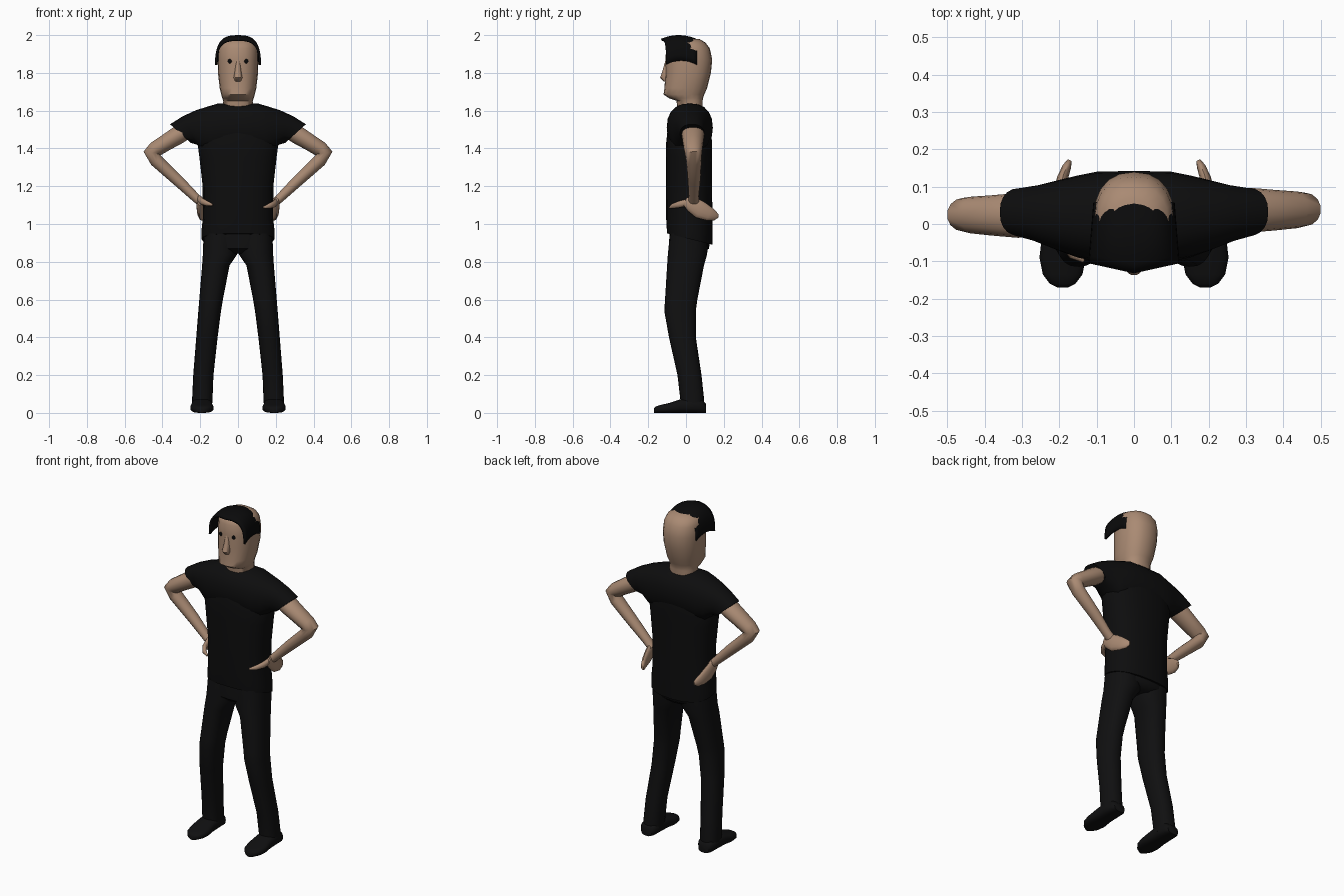
import bpy, bmesh, math
from mathutils import Vector

if "Cube" in bpy.data.objects:
    bpy.data.objects.remove(bpy.data.objects["Cube"])


def material(name, r, g, b):
    m = bpy.data.materials.new(name)
    m.use_nodes = True
    m.diffuse_color = (r, g, b, 1)
    bsdf = m.node_tree.nodes["Principled BSDF"]
    bsdf.inputs["Base Color"].default_value = (r, g, b, 1)
    bsdf.inputs["Roughness"].default_value = 0.8
    return m


SKIN = material("skin", 0.40, 0.255, 0.172)
SHIRT = material("shirt black", 0.004, 0.004, 0.0042)
PANTS = material("trouser black", 0.005, 0.005, 0.0053)
DARK = material("hair and eye black", 0.003, 0.003, 0.0032)


def spow(v, n):
    return math.copysign(abs(v) ** (2 / n), v)


def finish(name, bm, mat, angle=50):
    bmesh.ops.recalc_face_normals(bm, faces=bm.faces)
    me = bpy.data.meshes.new(name)
    bm.to_mesh(me)
    bm.free()
    me.materials.append(mat)
    me.shade_smooth()
    me.set_sharp_from_angle(angle=math.radians(angle))
    ob = bpy.data.objects.new(name, me)
    bpy.context.collection.objects.link(ob)
    return ob


def loft(name, rings, mat):
    """Skin a list of point rings and cap both ends."""
    bm = bmesh.new()
    loops = [[bm.verts.new(p) for p in ring] for ring in rings]
    n = len(loops[0])
    for a, b in zip(loops, loops[1:]):
        for i in range(n):
            j = (i + 1) % n
            bm.faces.new((a[i], a[j], b[j], b[i]))
    bm.faces.new(loops[0])
    bm.faces.new(loops[-1])
    return finish(name, bm, mat)


def ring(center, u, v, n=2, segs=20):
    c, u, v = Vector(center), Vector(u), Vector(v)
    angles = [2 * math.pi * i / segs for i in range(segs)]
    return [c + u * spow(math.cos(a), n) + v * spow(math.sin(a), n) for a in angles]


def column(name, rows, mat, n=2.3):
    """Upright loft; rows are z, x low, x high, y front, y back, slope."""
    rings = []
    for z, x0, x1, y0, y1, *slope in rows:
        k = slope[0] if slope else 0
        r = (y1 - y0) / 2
        rings.append(ring(((x0 + x1) / 2, (y0 + y1) / 2, z), ((x1 - x0) / 2, 0, 0), (0, r, r * k), n))
    return loft(name, rings, mat)


def tube(name, path, mat, wide, n=2, segs=14):
    """Loft along a path; rows are centre, radius near `wide`, other radius."""
    pts = [Vector(p[0]) for p in path]
    rings = []
    for i, (_, a, b) in enumerate(path):
        before = (pts[i] - pts[max(i - 1, 0)]).normalized()
        after = (pts[min(i + 1, len(pts) - 1)] - pts[i]).normalized()
        t = (before + after).normalized()
        u = Vector(wide)
        u = (u - t * u.dot(t)).normalized()
        rings.append(ring(pts[i], u * a, t.cross(u) * b, n, segs))
    return loft(name, rings, mat)


# Shirt body with a hem that dips at the back
column("shirt_body", [(z, -w, w, f, b, k) for z, w, f, b, k in (
    (0.92, 0.193, -0.1, 0.14, -0.25), (0.96, 0.194, -0.102, 0.14, -0.15),
    (1.03, 0.186, -0.105, 0.14, 0), (1.2, 0.187, -0.107, 0.138, 0),
    (1.35, 0.204, -0.107, 0.138, 0), (1.42, 0.213, -0.106, 0.138, 0),
    (1.52, 0.19, -0.095, 0.132, 0), (1.59, 0.12, -0.07, 0.11, 0))], SHIRT, 2.4)

# Shoulders and both sleeves as one sideways loft: x, low z, high z, y, depth
half = [(0, 1.38, 1.64, 0.02, 0.122), (0.1, 1.38, 1.638, 0.02, 0.12),
        (0.15, 1.37, 1.621, 0.02, 0.11), (0.2, 1.375, 1.602, 0.023, 0.095),
        (0.255, 1.42, 1.57, 0.028, 0.076), (0.305, 1.43, 1.528, 0.032, 0.064)]
full = [(-x, *r) for x, *r in reversed(half[1:])] + half
loft("shirt_shoulders", [
    ring((x, y, (lo + hi) / 2), (0, d, 0), (0.35 * x * abs(x) / 0.6, 0, (hi - lo) / 2), 2.3)
    for x, lo, hi, y, d in full], SHIRT)

# Trousers
column("trouser_seat", [(z, -w, w, f, b) for z, w, f, b in (
    (0.98, 0.178, -0.085, 0.12), (0.9, 0.184, -0.09, 0.125),
    (0.87, 0.175, -0.09, 0.122), (0.845, 0.1, -0.06, 0.09))], PANTS)
LEG = [(0.95, 0.0, 0.182, -0.085, 0.118), (0.84, 0.004, 0.186, -0.096, 0.112),
       (0.78, 0.045, 0.19, -0.1, 0.095), (0.6, 0.08, 0.205, -0.111, 0.06),
       (0.54, 0.09, 0.21, -0.115, 0.052), (0.4, 0.108, 0.221, -0.09, 0.052),
       (0.2, 0.13, 0.237, -0.045, 0.082), (0.07, 0.135, 0.243, -0.03, 0.096),
       (0.03, 0.138, 0.244, -0.03, 0.096)]
# Shoe rows: y, half width, height
SHOE = [(0.105, 0.035, 0.05), (0.085, 0.05, 0.07), (0.03, 0.054, 0.08), (-0.03, 0.055, 0.072),
        (-0.09, 0.062, 0.052), (-0.135, 0.053, 0.042), (-0.16, 0.034, 0.034), (-0.17, 0.014, 0.024)]

for s, side in ((1, "left"), (-1, "right")):
    column(side + "_leg", [(z, *sorted((s * a, s * b)), f, k) for z, a, b, f, k in LEG], PANTS)
    loft(side + "_shoe", [ring((s * 0.191, y, h / 2), (w, 0, 0), (0, 0, h / 2), 2.8)
                          for y, w, h in SHOE], PANTS)

    # Bent arm with the hand on the hip
    dy = 0.007 * s
    arm = [((0.27, 0.03, 1.495), 0.056, 0.043), ((0.31, 0.03, 1.475), 0.06, 0.05),
           ((0.38, 0.03, 1.432), 0.054, 0.045), ((0.437, 0.031, 1.396), 0.049, 0.043),
           ((0.457, 0.032, 1.377), 0.045, 0.044), ((0.432, 0.034, 1.335), 0.041, 0.036),
           ((0.32, 0.036, 1.232), 0.034, 0.031), ((0.235, 0.034, 1.15), 0.027, 0.025),
           ((0.195, 0.034, 1.112), 0.03, 0.022)]
    tube(side + "_arm", [((s * x, y + dy, z), a, b) for (x, y, z), a, b in arm], SKIN, (0, 1, 0))
    hand = [((0.203, -0.005, 1.12), 0.022, 0.012), ((0.204, 0.03, 1.105), 0.042, 0.017),
            ((0.2, 0.075, 1.075), 0.047, 0.017), ((0.192, 0.12, 1.055), 0.038, 0.015),
            ((0.18, 0.153, 1.044), 0.026, 0.012), ((0.172, 0.17, 1.042), 0.01, 0.006)]
    tube(side + "_hand", [((s * x, y, z), a, b) for (x, y, z), a, b in hand], SKIN, (0, 0, 1))
    thumb = [((0.204, 0.02, 1.125), 0.02, 0.014), ((0.19, -0.04, 1.112), 0.018, 0.013),
             ((0.165, -0.076, 1.102), 0.014, 0.011), ((0.135, -0.092, 1.094), 0.006, 0.005)]
    tube(side + "_thumb", [((s * x, y + dy, z - dy), a, b) for (x, y, z), a, b in thumb],
         SKIN, (0, 0, 1), segs=10)

    # Eye
    bm = bmesh.new()
    bmesh.ops.create_uvsphere(bm, u_segments=12, v_segments=8, radius=0.012)
    bmesh.ops.scale(bm, vec=(1, 0.4, 1), verts=bm.verts)
    bmesh.ops.translate(bm, vec=(s * 0.043, -0.102, 1.862), verts=bm.verts)
    finish(side + "_eye", bm, DARK)

# Head, neck and nose
column("head", [(z, -w, w, f, b) for z, w, f, b in (
    (1.6, 0.08, -0.045, 0.088), (1.652, 0.078, -0.05, 0.088), (1.666, 0.083, -0.09, 0.09),
    (1.686, 0.089, -0.119, 0.097), (1.72, 0.097, -0.114, 0.112), (1.8, 0.106, -0.109, 0.132),
    (1.87, 0.108, -0.109, 0.139), (1.93, 0.105, -0.105, 0.126), (1.96, 0.092, -0.09, 0.103),
    (1.98, 0.055, -0.05, 0.07))], SKIN)
column("nose", [(z, -w, w, f, -0.08) for z, w, f in (
    (1.875, 0.01, -0.106), (1.81, 0.017, -0.125), (1.775, 0.023, -0.137),
    (1.755, 0.016, -0.118))], SKIN)

# Hair: a swept cap arching over the head, with pointed side flaps
bm = bmesh.new()
ACROSS, ALONG = 24, 8
grid = []
for j in range(ALONG + 1):
    t = j / ALONG
    width = 0.122 - 0.013 * t
    low = 1.865 - 0.022 * (2 * t - 1) ** 2
    top = 2.0 - 0.024 * ((t - 0.45) / 0.5) ** 2
    row = []
    for i in range(ACROSS + 1):
        a = math.pi * i / ACROSS
        x = spow(math.cos(a), 2.8)
        front, back = -0.132 + 0.027 * abs(x), 0.075 - 0.018 * abs(x)
        z = low + (top - low) * max(math.sin(a), 0) ** (2 / 2.8)
        row.append(bm.verts.new((x * width, front + (back - front) * t, z)))
    grid.append(row)
for a, b in zip(grid, grid[1:]):
    for i in range(ACROSS):
        bm.faces.new((a[i], a[i + 1], b[i + 1], b[i]))
bmesh.ops.recalc_face_normals(bm, faces=bm.faces)
bm.normal_update()
if sum(f.normal.z for f in bm.faces) < 0:
    bmesh.ops.reverse_faces(bm, faces=bm.faces)
hair = finish("hair", bm, DARK)
# Recalculated open shells may flip, so thicken toward the head explicitly
outward = sum(p.normal.z for p in hair.data.polygons) > 0
shell = hair.modifiers.new("thickness", "SOLIDIFY")
shell.thickness = 0.012
shell.offset = -1 if outward else 1
